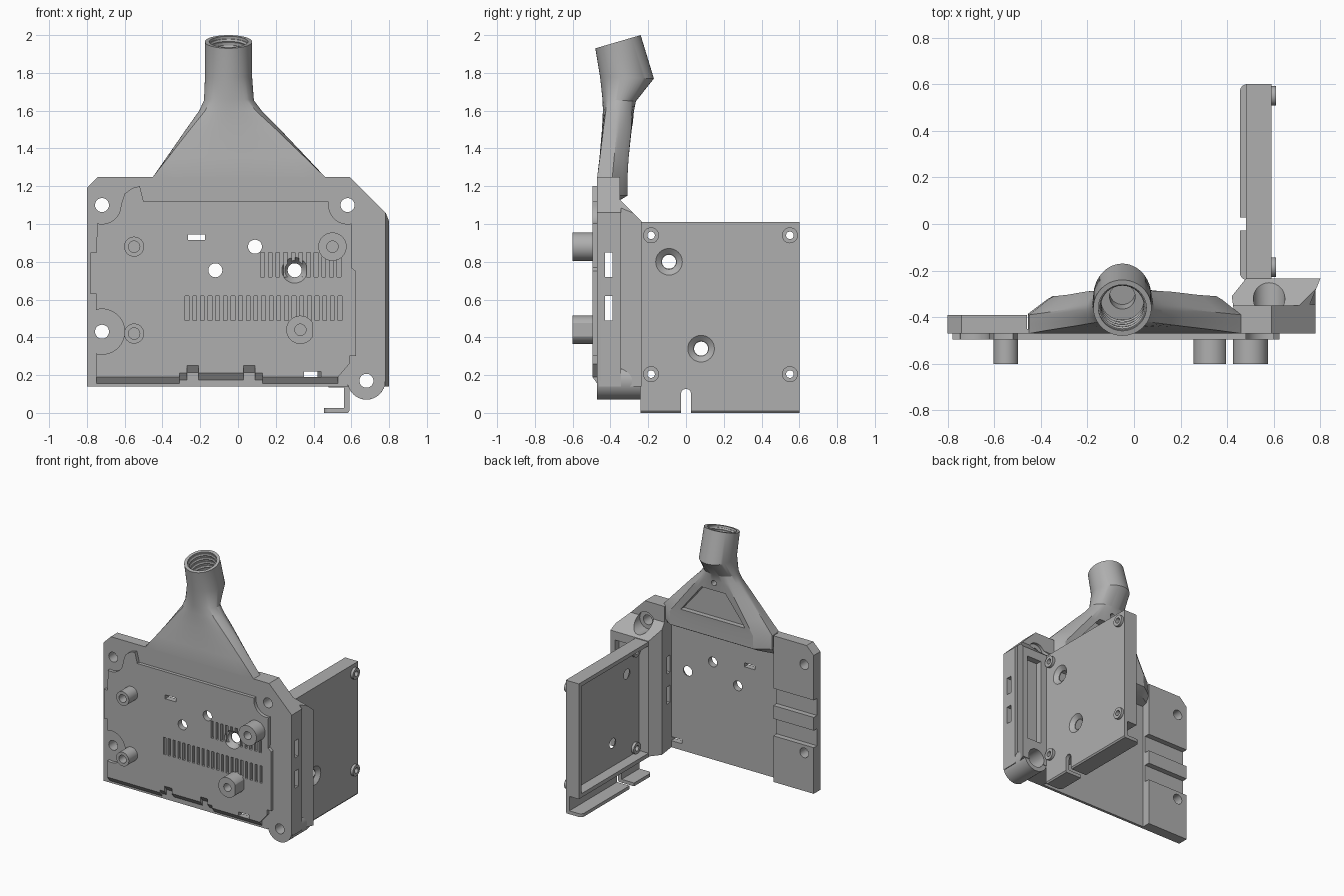
import bpy, bmesh, math
from mathutils import Vector

cube = bpy.data.objects.get("Cube")
if cube:
    bpy.data.objects.remove(cube, do_unlink=True)

grey = bpy.data.materials.new("plain_grey")
grey.use_nodes = True
colour = (0.43, 0.43, 0.43, 1)
grey.diffuse_color = colour
grey.node_tree.nodes["Principled BSDF"].inputs["Base Color"].default_value = colour
parts = []


def finish(name, bm, keep=True):
    bmesh.ops.recalc_face_normals(bm, faces=bm.faces)
    me = bpy.data.meshes.new(name)
    bm.to_mesh(me)
    bm.free()
    me.materials.append(grey)
    ob = bpy.data.objects.new(name, me)
    bpy.context.collection.objects.link(ob)
    if keep:
        parts.append(ob)
    else:
        ob.hide_render = True
    return ob


def loft(name, rings, keep=True):
    bm = bmesh.new()
    loops = [[bm.verts.new(p) for p in r] for r in rings]
    n = len(loops[0])
    for a, b in zip(loops, loops[1:]):
        for i in range(n):
            bm.faces.new((a[i], a[(i + 1) % n], b[(i + 1) % n], b[i]))
    bm.faces.new(loops[0][::-1])
    bm.faces.new(loops[-1])
    return finish(name, bm, keep)


def prism(name, pts, axis, a, b, keep=True):
    """Extrude a 2D outline along x, y or z from a to b."""
    place = {"x": lambda p, d: (d, p[0], p[1]),
             "y": lambda p, d: (p[0], d, p[1]),
             "z": lambda p, d: (p[0], p[1], d)}[axis]
    return loft(name, [[place(p, d) for p in pts] for d in (a, b)], keep)


def box(name, x0, x1, y0, y1, z0, z1, keep=True):
    return prism(name, [(x0, z0), (x1, z0), (x1, z1), (x0, z1)], "y", y0, y1, keep)


def rod(name, p, q, r0, r1=None, keep=True, n=32):
    """Cylinder or cone between two points."""
    p, q = Vector(p), Vector(q)
    r1 = r0 if r1 is None else r1
    d = (q - p).normalized()
    u = d.orthogonal().normalized()
    v = d.cross(u)
    ang = [math.tau * i / n for i in range(n)]
    return loft(name, [[c + (u * math.cos(t) + v * math.sin(t)) * r for t in ang]
                       for c, r in ((p, r0), (q, r1))], keep)


def cut(cutter, *targets):
    for ob in targets:
        m = ob.modifiers.new("cut", "BOOLEAN")
        m.operation, m.solver, m.object = "DIFFERENCE", "EXACT", cutter
        bpy.context.view_layer.objects.active = ob
        bpy.ops.object.modifier_apply(modifier=m.name)
    bpy.data.objects.remove(cutter, do_unlink=True)


def arc(cx, cy, r, a0, a1, n=12):
    return [(cx + r * math.cos(math.radians(a0 + (a1 - a0) * i / n)),
             cy + r * math.sin(math.radians(a0 + (a1 - a0) * i / n))) for i in range(n + 1)]


# Main plate, with the lower mounting ear and a thicker strip on the right
F, M, B = -0.47, -0.45, -0.39
plate = prism("main_plate", [(-.8, .14), (.58, .14)] + arc(.68, .17, .1, 190, 360, 16)
              + [(.78, 1.06), (.59, 1.25), (-.74, 1.25), (-.8, 1.19)], "y", F, M)
strip = prism("edge_strip", [(-.8, .14), (-.46, .14), (-.46, 1.25), (-.74, 1.25), (-.8, 1.19)],
              "y", M - .005, B)

# Corner block with sloped top and flared rear edge
block = prism("corner_block", [(.44, M - .01), (.78, M - .01), (.78, -.345), (.755, -.345),
              (.8, -.235), (.48, -.235), (.42, -.31), (.42, M - .01)][:-1], "z", .14, 1.25)
cut(prism("c", [(-.35, 1.3), (-.35, 1.13), (-.2, .98), (-.2, 1.3)], "x", .3, .9, False), block)
cut(prism("c", [(.59, 1.25), (.78, 1.06), (.9, .94), (.9, 1.4), (.44, 1.4)], "y", -.6, -.1, False), block)
ear = rod("ear_boss", (.68, M - .01, .17), (.68, -.24, .17), .1)
cut(box("c", .64, .76, -.28, -.2, .3, .95, False), block)

# Strap slots through the block and across the strip
for z in (.49, .72):
    cut(box("c", .35, .9, -.43, B, z, z + .13, False), block)
    cut(box("c", -.9, -.4, -.43, -.3, z, z + .13, False), strip)

# Raised front panel
panel = prism("front_panel", [(-.75, .19), (-.31, .19), (-.31, .21), (-.27, .21), (-.27, .25),
              (-.21, .25), (-.21, .21), (.03, .21), (.03, .25), (.09, .25), (.09, .21),
              (.13, .21), (.13, .19), (.53, .19), (.59, .26), (.59, .3), (.625, .3),
              (.625, .75), (.6, .77)]
              + arc(.58, 1.1, .1, 282, 180) + [(.48, 1.12), (-.5, 1.12), (-.52, 1.2), (-.56, 1.19),
              (-.6, 1.16)] + arc(-.72, 1.1, .1, 0, -105)
              + [(-.75, .85), (-.78, .85), (-.78, .63), (-.75, .63)]
              + arc(-.72, .43, .12, 105, -105, 20), "y", -.495, F + .002)

# Sloped lower lip of the panel
for x0, x1, z in ((-.75, -.31, .19), (-.31, -.27, .21), (-.27, -.21, .25), (-.21, .03, .21),
                  (.03, .09, .25), (.09, .13, .21), (.13, .53, .19)):
    prism("panel_lip", [(-.495, z), (F, z), (F, z - .035)], "x", x0, x1)

# Vent slots
for start, count, z in ((.12, 11, .72), (-.28, 21, .49)):
    for i in range(count):
        x = start + i * .0405
        cut(box("c", x, x + .02, -.6, -.475, z, z + .13, False), panel)

# Standoffs on the front
standoffs = []
for x, z, r in ((-.55, .88, .053), (-.55, .42, .053), (.5, .88, .075), (.33, .44, .075)):
    s = rod("standoff", (x, -.6, z), (x, -.485, z), r)
    cut(rod("c", (x, -.65, z), (x, -.5, z), .03, keep=False), s)
    standoffs.append(s)
cut(box("c", .395, .45, -.7, -.4, .3, .6, False), standoffs[3])

# Through holes and windows
for x, z, hit in ((-.72, 1.1, (plate, strip)), (-.72, .43, (plate, strip)),
                  (.58, 1.1, (plate, block)), (.68, .17, (plate, block, ear)),
                  (.09, .88, (plate, panel)), (-.12, .755, (plate, panel)),
                  (.3, .755, (plate, panel))):
    cut(rod("c", (x, -.7, z), (x, 0, z), .037, keep=False), *hit)
cut(rod("c", (.3, -.5, .755), (.3, -.455, .755), .072, .036, False), panel, plate)
for x, z in ((.58, 1.1), (.68, .17)):
    cut(rod("c", (x, -.37, z), (x, 0, z), .068, keep=False), block, ear)
for x, z in ((-.265, .915), (.35, .19)):
    cut(box("c", x, x + .09, -.7, -.4, z, z + .03, False), plate, panel)

# Side wall with its rims and the bottom lip
wall = box("side_wall", .56, .59, -.24, .6, 0, 1.01)
box("side_top_rim", .48, .565, -.24, .6, .98, 1.01)
box("side_bottom_rim", .48, .565, -.24, .6, .135, .165)
box("side_rear_rim", .48, .565, .57, .6, .14, 1.0)
lip = prism("side_lip", [(.588, -.24)] + [(.588, .6)] + arc(.485, .57, .03, 90, 180, 6)
            + arc(.485, -.21, .03, 180, 270, 6), "z", 0, .025)
slot = [(-.027, -.1), (.027, -.1)] + arc(0, .1, .027, 0, 180)
cut(prism("c", slot, "x", .4, .7, False), wall, lip)
cut(prism("c", [(.6, .025), (.575, -.01), (.6, -.01)], "y", -.3, .7, False), wall, lip)

# Countersunk holes in the side wall
for y, z in ((-.09, .8), (.08, .34)):
    cut(rod("c", (.5, y, z), (.7, y, z), .037, keep=False), wall)
    cut(rod("c", (.565, y, z), (.592, y, z), .04, .073, False), wall)

# Screw collars at the corners of the side wall
for y in (-.185, .55):
    for z in (.205, .94):
        c = rod("screw_collar", (.54, y, z), (.61, y, z), .042)
        cut(rod("c", (.5, y, z), (.7, y, z), .02, keep=False), c, wall)

# Funnel neck: front (y, z), back (y, z), half width, centre x, roundness
sections = (((-.46, 1.09), (-.36, 1.12), .455, 0, 0), ((-.46, 1.15), (-.31, 1.15), .455, 0, 0),
            ((F, 1.25), (-.31, 1.25), .455, .005, 0),
            ((-.458, 1.35), (-.303, 1.35), .373, -.007, .08),
            ((-.445, 1.5), (-.285, 1.5), .25, -.026, .3),
            ((-.44, 1.6), (-.275, 1.6), .165, -.04, .65),
            ((-.442, 1.66), (-.265, 1.65), .132, -.048, .9),
            ((-.455, 1.78), (-.17, 1.77), .125, -.05, 1),
            ((-.48, 1.93), (-.24, 2.0), .125, -.05, 1))
rings = []
for f, b, hw, cx, rnd in sections:
    ring = []
    for i in range(48):
        c, s = math.cos(math.tau * i / 48), math.sin(math.tau * i / 48)
        r = rnd + (1 - rnd) / max(abs(c), abs(s), .22 * c + abs(s))
        u = .5 + .5 * c * r
        ring.append((cx + hw * s * r, f[0] + (b[0] - f[0]) * u, f[1] + (b[1] - f[1]) * u))
    rings.append(ring)
neck = loft("funnel_neck", rings)

# Rear pocket and threaded bore of the neck
cut(prism("c", [(-.28, 1.29), (.26, 1.29), (.07, 1.52), (-.13, 1.52)], "y", -.345, -.1, False), neck)
cut(rod("c", (-.04, -.36, 1.58), (-.04, -.2, 1.58), .02, keep=False), neck)
top, down = Vector((-.05, -.36, 1.965)), Vector((0, .28, -.96)).normalized()
cut(rod("c", top - down * .05, top + down * .17, .103, keep=False), neck)
cut(rod("c", top + down * .16, top + down * .24, .055, keep=False), neck)
for i in range(4):
    ctr = top + down * (.025 + .035 * i)
    bpy.ops.mesh.primitive_torus_add(location=ctr, major_radius=.104, minor_radius=.012,
                                     major_segments=32, minor_segments=6,
                                     rotation=down.to_track_quat("Z", "Y").to_euler())
    t = bpy.context.object
    t.name = "thread_ring"
    t.data.materials.append(grey)
    parts.append(t)

# Smooth curved faces, keep edges crisp
bpy.ops.object.select_all(action="DESELECT")
for ob in parts:
    ob.select_set(True)
bpy.context.view_layer.objects.active = plate
bpy.ops.object.shade_smooth_by_angle(angle=math.radians(28))
